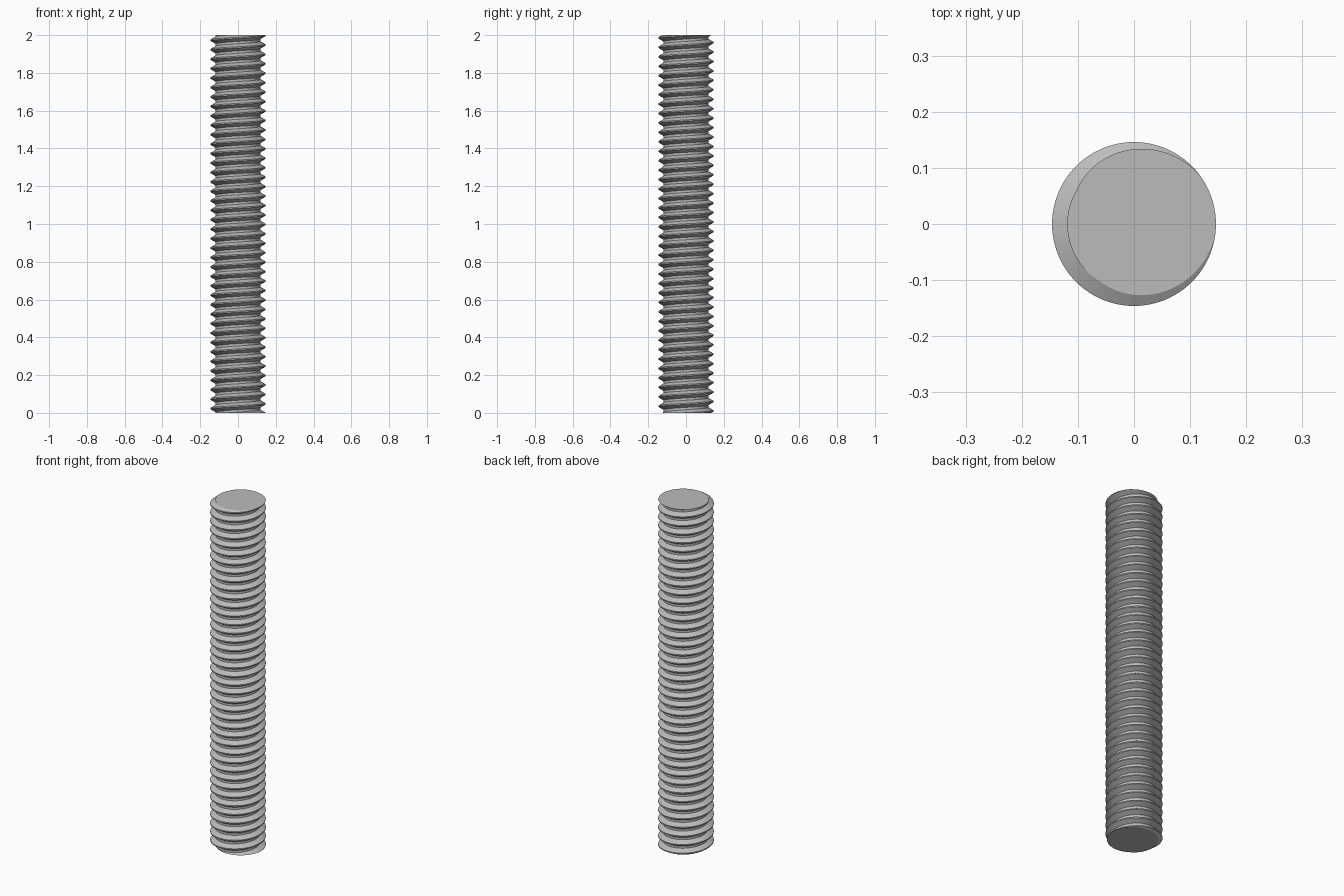
import bpy
import bmesh
from math import cos, sin, tau, radians

cube = bpy.data.objects.get("Cube")
if cube:
    bpy.data.objects.remove(cube)

LENGTH, TURNS, SEGMENTS = 2.0, 40, 96
CREST_R, ROOT_R = 0.146, 0.119
PITCH = LENGTH / TURNS
START = 15 / 360          # crest angle at the ends, in turns

# One pitch of the thread: (height in pitches, radius)
PROFILE = [(-1 / 16, CREST_R), (1 / 16, CREST_R), (3 / 8, ROOT_R), (5 / 8, ROOT_R)]
STEP = len(PROFILE)
ROWS = (TURNS + 5) * STEP

# Steel material
steel = bpy.data.materials.new("steel grey")
steel.use_nodes = True
grey = (0.5, 0.5, 0.5, 1)
steel.diffuse_color = grey
steel.node_tree.nodes["Principled BSDF"].inputs["Base Color"].default_value = grey

# Right-hand helical thread surface, longer than needed at both ends
bm = bmesh.new()
columns = []
for i in range(SEGMENTS):
    turn = i / SEGMENTS
    column = []
    for row in range(ROWS):
        offset, radius = PROFILE[row % STEP]
        z = PITCH * (row // STEP - 2 + offset + turn - START)
        column.append(bm.verts.new((radius * cos(turn * tau), radius * sin(turn * tau), z)))
    columns.append(column)

for i in range(SEGMENTS):
    a = columns[i]
    # The last column joins the first one pitch higher
    last = i == SEGMENTS - 1
    b = columns[0][STEP:] if last else columns[i + 1]
    for row in range(len(b) - 1):
        bm.faces.new((a[row], b[row], b[row + 1], a[row + 1]))

# Saw both ends flat and cap them
for z, direction in ((0, -1), (LENGTH, 1)):
    cut = bmesh.ops.bisect_plane(
        bm, geom=bm.verts[:] + bm.edges[:] + bm.faces[:], dist=1e-6,
        plane_co=(0, 0, z), plane_no=(0, 0, direction), clear_outer=True)
    rim = [e for e in cut["geom_cut"] if isinstance(e, bmesh.types.BMEdge) and e.is_boundary]
    bmesh.ops.edgeloop_fill(bm, edges=rim)
bmesh.ops.recalc_face_normals(bm, faces=bm.faces[:])

mesh = bpy.data.meshes.new("threaded_rod")
bm.to_mesh(mesh)
bm.free()
mesh.materials.append(steel)
rod = bpy.data.objects.new("threaded_rod", mesh)
bpy.context.collection.objects.link(rod)

# Smooth flanks with crisp thread edges
bpy.ops.object.select_all(action="DESELECT")
rod.select_set(True)
bpy.context.view_layer.objects.active = rod
bpy.ops.object.shade_smooth_by_angle(angle=radians(30))
